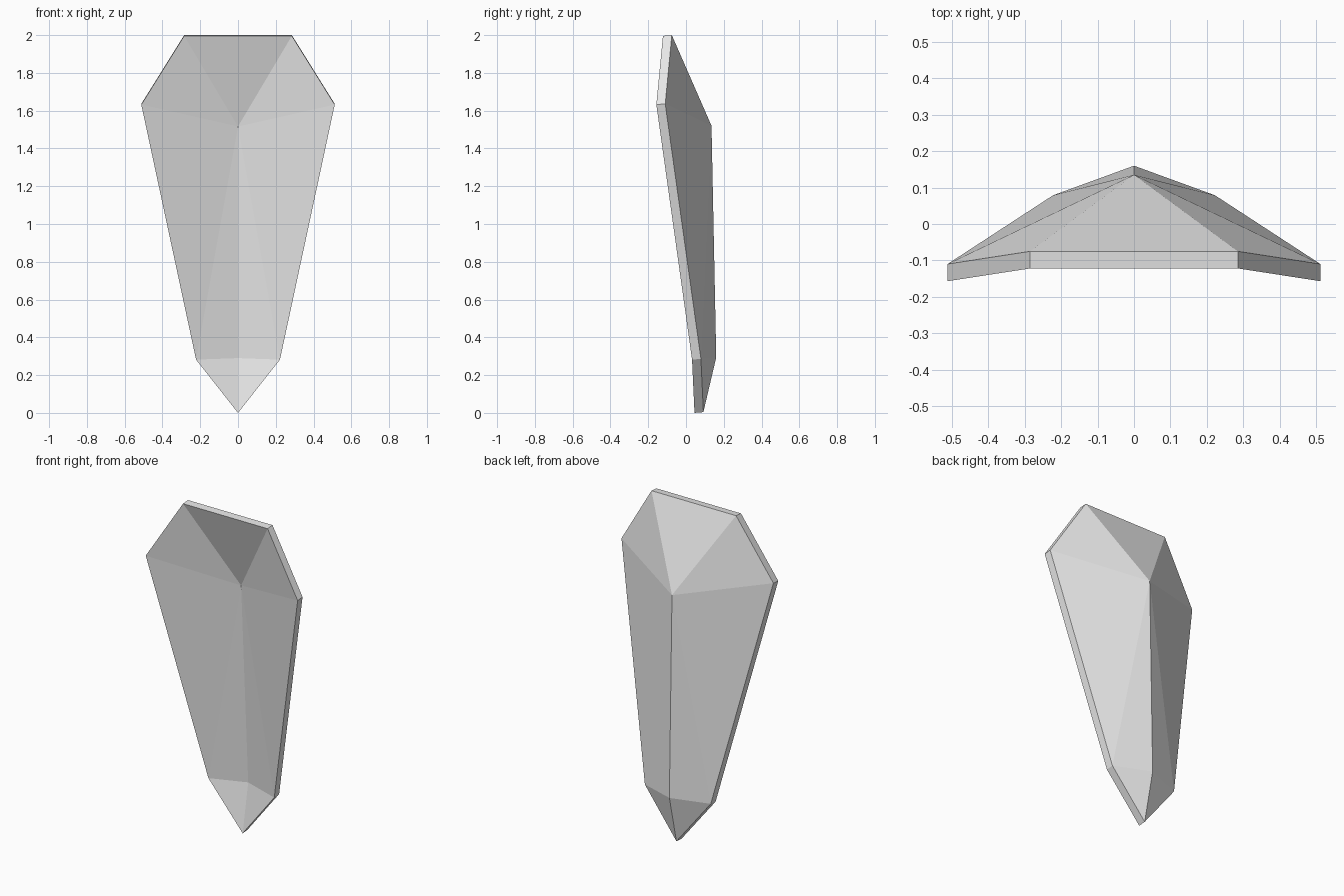
import bpy
import bmesh
from mathutils import Vector

cube = bpy.data.objects.get("Cube")
if cube:
    bpy.data.objects.remove(cube, do_unlink=True)

# Single pale grey material
grey = bpy.data.materials.new("pale_grey")
grey.use_nodes = True
colour = (0.8, 0.8, 0.8, 1)
grey.diffuse_color = colour
grey.node_tree.nodes["Principled BSDF"].inputs["Base Color"].default_value = colour

# Back surface: central ridge points and the rim points of one half
ridge = {
    "peak": (0, 0.135, 1.52),
    "heel": (0, 0.16, 0.294),
    "tip": (0, 0.092, 0.004),
}
rim = {
    "top": (0.285, -0.075, 2.0),
    "shoulder": (0.512, -0.11, 1.636),
    "hip": (0.222, 0.079, 0.286),
}
# Thickness of the plate, greatest behind the peak of the hollow front
thickness = {"peak": 0.105, "heel": 0.062}
rim_thickness = 0.047
facets = [
    ("peak", "top", "shoulder"),
    ("peak", "shoulder", "hip"),
    ("peak", "hip", "heel"),
    ("heel", "hip", "tip"),
]

bm = bmesh.new()


def add_sheet(hollow):
    """Folded sheet of facets: the back, or the hollow front ahead of it."""
    def point(name, co, side=1):
        depth = thickness.get(name, rim_thickness) if hollow else 0
        drop = 0.004 if hollow else 0
        x, y, z = co
        return bm.verts.new((x * side, y - depth, z - drop))

    centre = {n: point(n, co) for n, co in ridge.items()}
    halves = []
    for side in (1, -1):
        half = {n: point(n, co, side) for n, co in rim.items()}
        half.update(centre)
        halves.append(half)
        for facet in facets:
            bm.faces.new([half[n] for n in facet][::side])
    left, right = halves
    bm.faces.new((centre["peak"], right["top"], left["top"]))
    # Outline loop around the whole sheet
    names = ("top", "shoulder", "hip")
    return ([left[n] for n in names] + [centre["tip"]]
            + [right[n] for n in reversed(names)])


back = add_sheet(False)
front = add_sheet(True)

# Narrow rim joining the two sheets
for i in range(len(back)):
    bm.faces.new((back[i - 1], back[i], front[i], front[i - 1]))
bmesh.ops.recalc_face_normals(bm, faces=bm.faces)

mesh = bpy.data.meshes.new("faceted_plate")
bm.to_mesh(mesh)
bm.free()
mesh.materials.append(grey)
plate = bpy.data.objects.new("faceted_plate", mesh)
bpy.context.collection.objects.link(plate)
